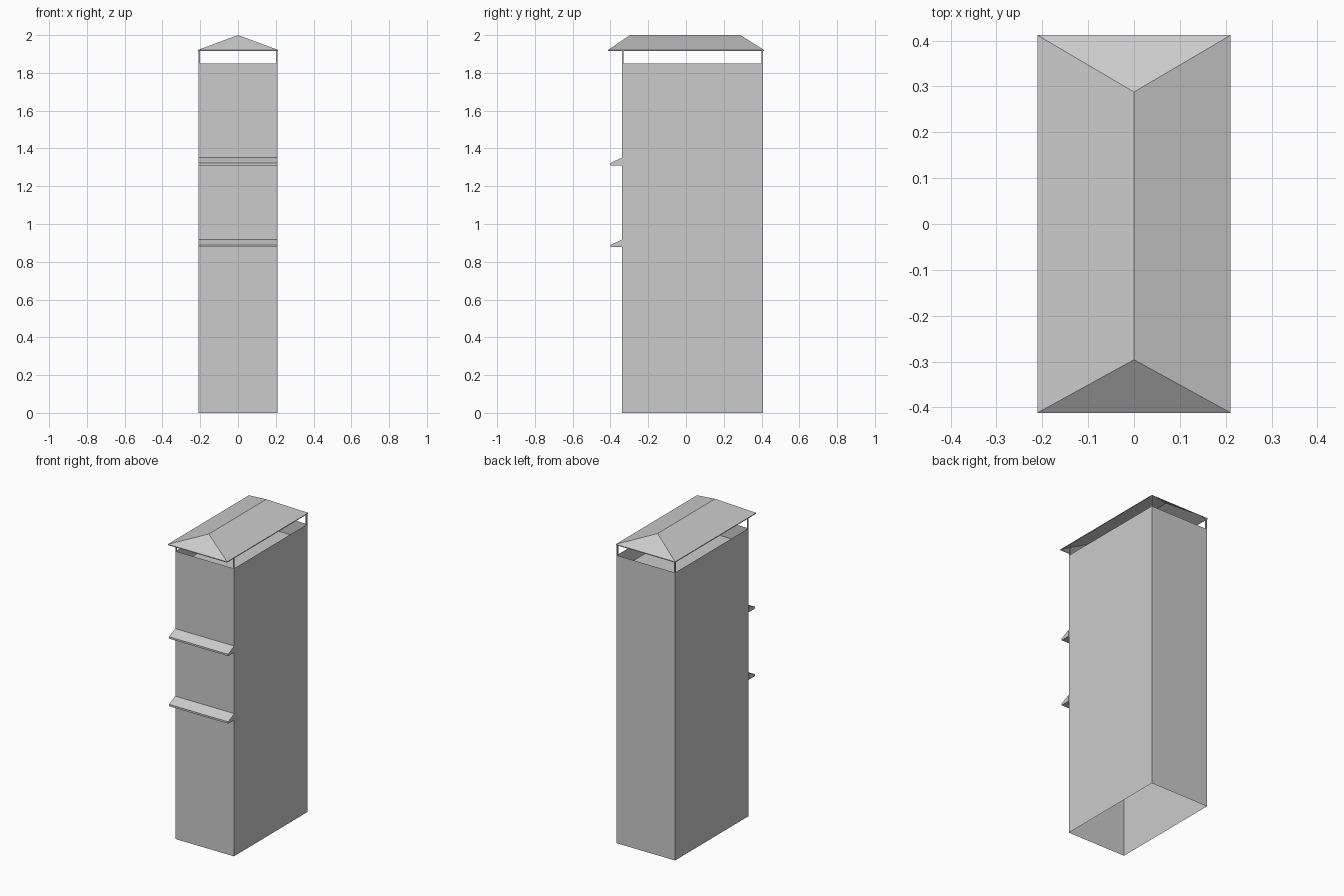
import bpy

if "Cube" in bpy.data.objects:
    bpy.data.objects.remove(bpy.data.objects["Cube"])

X, Y0, Y1 = 0.208, -0.338, 0.408     # tower footprint
TOP, DECK, EAVE = 1.85, 1.75, 1.922  # rim, roof deck, eave heights


def make(name, verts, faces):
    mesh = bpy.data.meshes.new(name)
    mesh.from_pydata(verts, [], faces)
    mesh.update()
    obj = bpy.data.objects.new(name, mesh)
    bpy.context.collection.objects.link(obj)
    return obj


def rect(x, y0, y1, z):
    return [(-x, y0, z), (x, y0, z), (x, y1, z), (-x, y1, z)]


def ring(a, b):
    return [(a + i, a + (i + 1) % 4, b + (i + 1) % 4, b + i) for i in range(4)]


# Tower walls: thin shell, open at the bottom and top
make("tower_walls", rect(X, Y0, Y1, 0) + rect(X, Y0, Y1, TOP), ring(0, 4))

# Flat deck sunk behind the parapet
make("roof_deck", rect(X, Y0, Y1, DECK), [(0, 1, 2, 3)])

# Hollow hipped roof with a narrow fascia
roof = rect(0.211, -0.412, 0.412, EAVE - 0.005) + rect(0.211, -0.412, 0.412, EAVE)
roof += [(0, -0.296, 2.0), (0, 0.288, 2.0)]
make("hipped_roof", roof,
     ring(0, 4) + [(4, 5, 8), (5, 6, 9, 8), (6, 7, 9), (7, 4, 8, 9)])

# Slim corner posts carrying the roof
r = 0.0035
for sx in (-1, 1):
    for label, y in (("front", Y0 + r), ("back", Y1 - r)):
        bpy.ops.mesh.primitive_cube_add(
            size=1, location=(sx * (X - r), y, (TOP + EAVE) / 2))
        post = bpy.context.object
        post.scale = (2 * r, 2 * r, EAVE - TOP)
        post.name = f"{label}_post_{'left' if sx < 0 else 'right'}"

# Sloped awnings across the front
for name, z in (("lower_awning", 0.877), ("upper_awning", 1.311)):
    profile = [(Y0, z), (-0.4, z), (-0.4, z + 0.012), (Y0, z + 0.041)]
    verts = [(sx * 0.21, y, h) for sx in (-1, 1) for y, h in profile]
    make(name, verts, ring(0, 4) + [(3, 2, 1, 0), (4, 5, 6, 7)])
